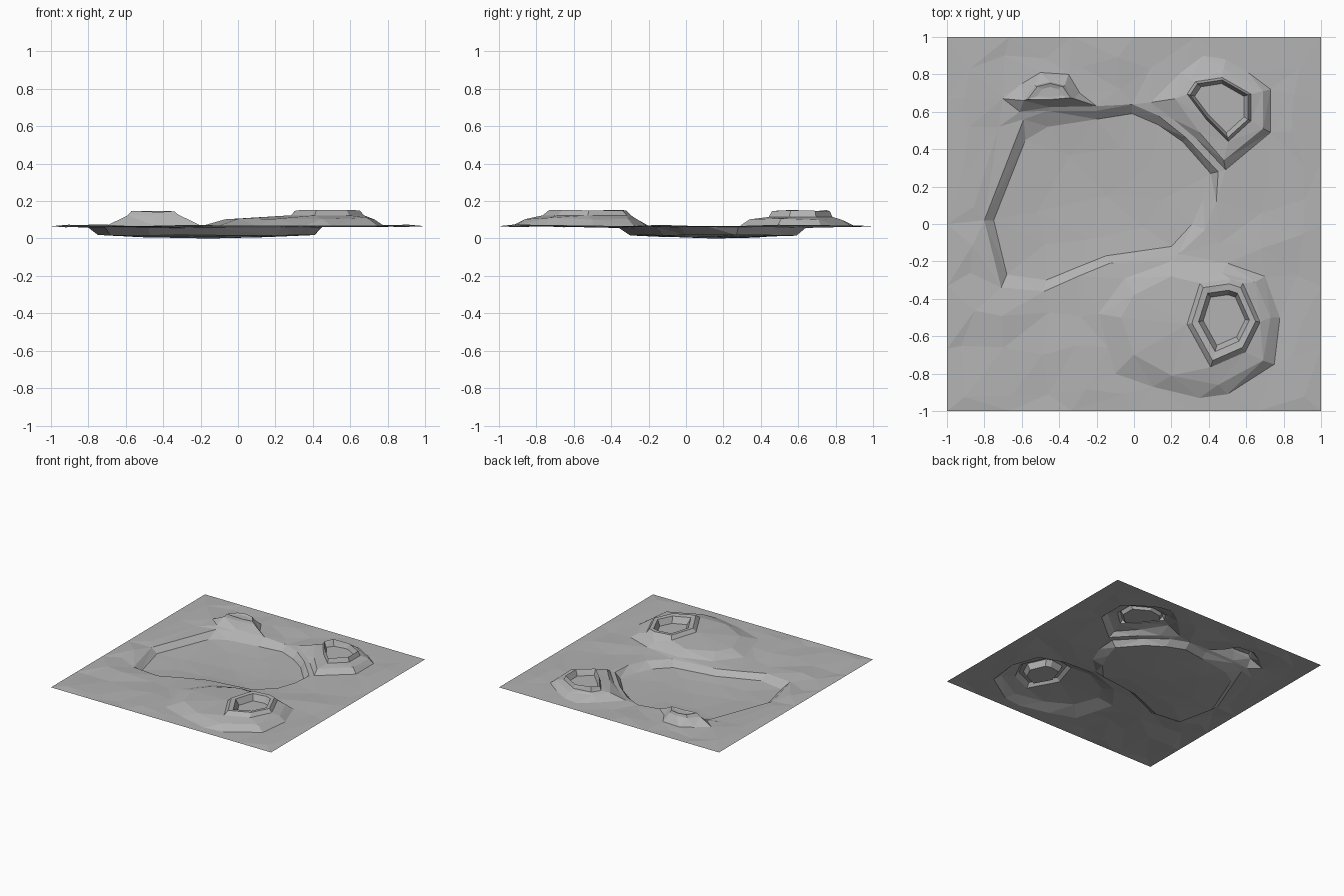
import bpy, random
from mathutils import Vector
from mathutils.geometry import delaunay_2d_cdt

random.seed(4)
GROUND = 0.066
points, heights, edges = [], [], []


def add_point(x, y, z):
    points.append(Vector((x, y)))
    heights.append(z)
    return len(points) - 1


def ring(outline, z, scale=1.0, jitter=0.0):
    """Closed contour at height z, optionally scaled about its centre."""
    cx = sum(p[0] for p in outline) / len(outline)
    cy = sum(p[1] for p in outline) / len(outline)
    ids = [add_point(cx + (x - cx) * scale, cy + (y - cy) * scale,
                     z + random.uniform(-jitter, jitter)) for x, y in outline]
    edges.extend(zip(ids, ids[1:] + ids[:1]))


def inside(x, y, poly):
    hit = False
    for (x1, y1), (x2, y2) in zip(poly, poly[1:] + poly[:1]):
        if (y1 > y) != (y2 > y) and x < (x2 - x1) * (y - y1) / (y2 - y1) + x1:
            hit = not hit
    return hit


# Large basin: outer rim, then foot of the wall, then floor
basin_rim = [(-0.8, 0.02), (-0.59, 0.56), (-0.46, 0.605), (-0.2, 0.605), (-0.01, 0.64),
             (0.13, 0.58), (0.28, 0.46), (0.45, 0.28), (0.44, 0.12), (0.38, -0.03),
             (0.24, -0.16), (-0.13, -0.21), (-0.3, -0.28), (-0.48, -0.36), (-0.71, -0.34)]
basin_foot = [(-0.75, 0.02), (-0.58, 0.45), (-0.46, 0.52), (-0.2, 0.56), (-0.01, 0.59),
              (0.13, 0.53), (0.26, 0.44), (0.41, 0.27), (0.37, 0.13), (0.31, 0.0),
              (0.2, -0.12), (-0.15, -0.17), (-0.3, -0.23), (-0.47, -0.3), (-0.68, -0.27)]
ring(basin_rim, 0.06, jitter=0.004)
ring(basin_foot, 0.017, jitter=0.003)
ring(basin_foot[::2], 0.007, 0.6, 0.003)
add_point(-0.15, 0.15, 0.0)

# Front right volcano: broad terrace, cone and crater
wide_base = [(-0.19, -0.48), (-0.14, -0.66), (-0.1, -0.8), (0.1, -0.87), (0.35, -0.93),
             (0.5, -0.91), (0.75, -0.75), (0.78, -0.5), (0.7, -0.28), (0.5, -0.21),
             (0.2, -0.2), (-0.05, -0.29)]
terrace = [(-0.07, -0.5), (0.0, -0.7), (0.2, -0.81), (0.45, -0.86), (0.69, -0.73),
           (0.73, -0.5), (0.65, -0.31), (0.47, -0.26), (0.2, -0.28), (0.0, -0.38)]
cone_a = [(0.31, -0.53), (0.42, -0.73), (0.58, -0.66), (0.65, -0.52), (0.57, -0.34),
          (0.51, -0.32), (0.37, -0.34)]
ring(wide_base, 0.068)
ring(terrace, 0.105, jitter=0.006)
ring(cone_a, 0.124, 1.15)
ring(cone_a, 0.152, jitter=0.003)
ring(cone_a, 0.148, 0.8)
ring(cone_a, 0.1, 0.66)

# Back right volcano: lopsided shelf, cone and crater
flank_c = [(0.09, 0.65), (0.25, 0.81), (0.37, 0.9), (0.49, 0.88), (0.61, 0.81),
           (0.73, 0.72), (0.73, 0.49), (0.49, 0.29), (0.34, 0.45), (0.21, 0.56)]
shelf_c = [(0.22, 0.67), (0.3, 0.77), (0.48, 0.83), (0.69, 0.71), (0.69, 0.51),
           (0.48, 0.34), (0.35, 0.49)]
cone_c = [(0.3, 0.69), (0.34, 0.75), (0.47, 0.77), (0.61, 0.69), (0.61, 0.56),
          (0.5, 0.46), (0.39, 0.57)]
ring(flank_c, 0.068)
ring(shelf_c, 0.103, jitter=0.004)
ring(cone_c, 0.115, 1.1)
ring(cone_c, 0.148, jitter=0.005)
ring(cone_c, 0.105, 0.85)

# Back left mound with a shallow dip
mound_base = [(-0.7, 0.67), (-0.6, 0.75), (-0.5, 0.81), (-0.35, 0.8), (-0.29, 0.7),
              (-0.2, 0.63), (-0.45, 0.625), (-0.61, 0.6)]
mound_top = [(-0.59, 0.66), (-0.53, 0.74), (-0.45, 0.76), (-0.37, 0.74), (-0.32, 0.67),
             (-0.43, 0.66)]
ring(mound_base, 0.07)
ring(mound_top, 0.125, 1.0, 0.003)
ring(mound_top, 0.145, 0.85, 0.004)
ring(mound_top, 0.14, 0.5)

# Uneven ground around the features, with a straight level border
features = [basin_rim, wide_base, flank_c, mound_base]
side = [-1 + k / 3 for k in range(6)]
ring([(t, -1) for t in side] + [(1, t) for t in side]
     + [(-t, 1) for t in side] + [(-1, -t) for t in side], GROUND)
for i in range(10):
    for j in range(10):
        x = -0.88 + i * 0.195 + random.uniform(-0.045, 0.045)
        y = -0.88 + j * 0.195 + random.uniform(-0.045, 0.045)
        if not any(inside(x + dx, y + dy, f) for f in features
                   for dx in (-0.05, 0, 0.05) for dy in (-0.05, 0, 0.05)):
            add_point(x, y, GROUND + random.uniform(-0.008, 0.009))

# Triangulate the contours into one open sheet
verts, _, faces, origin, _, _ = delaunay_2d_cdt(points, edges, [], 0, 1e-5)
coords = [(v.x, v.y, heights[o[0]] if o else GROUND) for v, o in zip(verts, origin)]
mesh = bpy.data.meshes.new("volcanic_terrain")
mesh.from_pydata(coords, [], [tuple(f) for f in faces])
mesh.update()
terrain = bpy.data.objects.new("volcanic_terrain", mesh)
bpy.context.collection.objects.link(terrain)

# Dark grey rock
rock = bpy.data.materials.new("rock")
rock.diffuse_color = (0.45, 0.45, 0.45, 1)
mesh.materials.append(rock)
